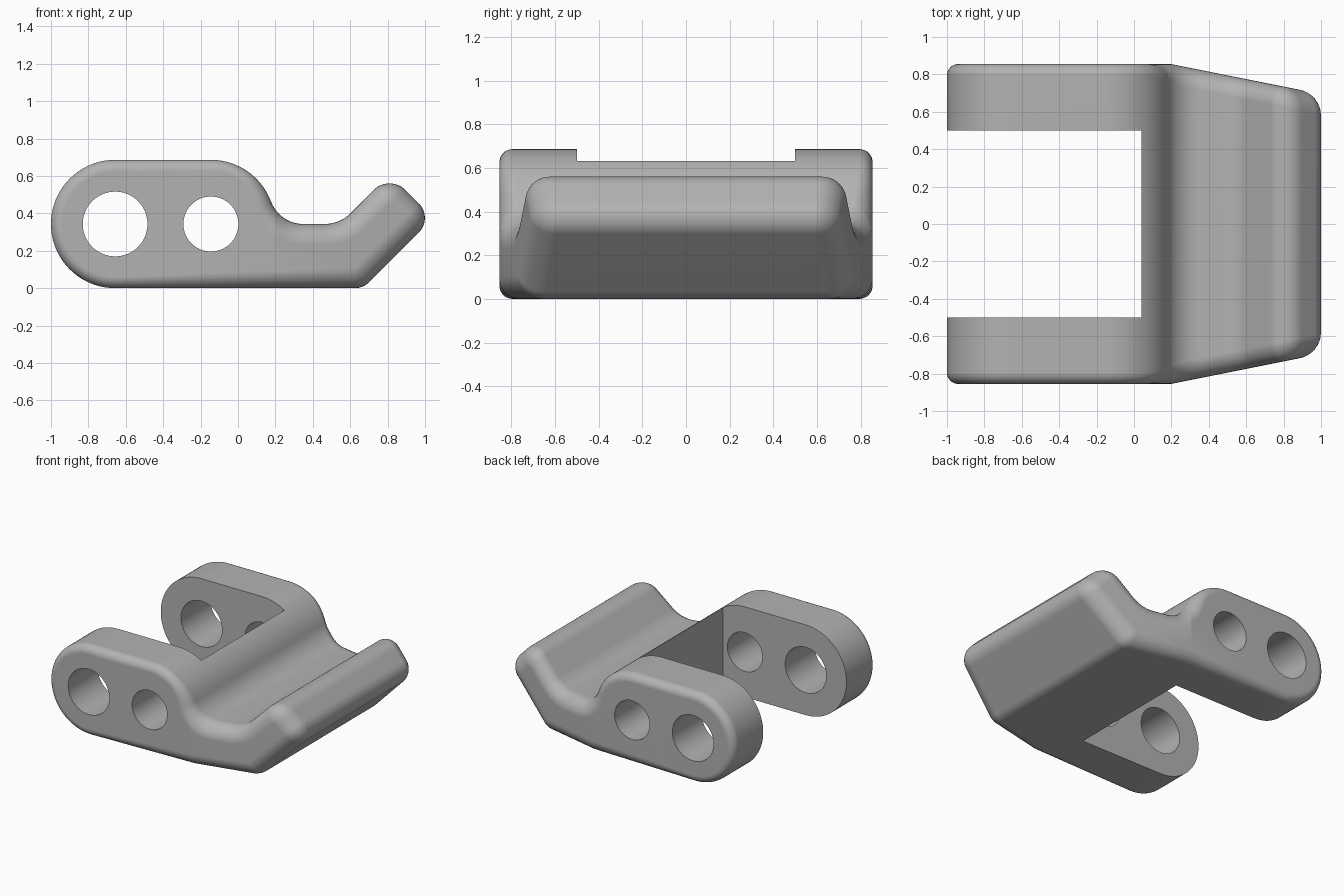
import bpy, bmesh, math
from mathutils import Vector

cube = bpy.data.objects.get("Cube")
if cube:
    bpy.data.objects.remove(cube, do_unlink=True)

HALF = 0.855      # half width of the body
MID = 0.343       # height of the hole axes
PIVOT_X, PIN_X = -0.657, -0.145


def arc(cx, cz, r, start, end, n):
    angles = [math.radians(start + (end - start) * i / n) for i in range(n + 1)]
    return [Vector((cx + r * math.cos(a), cz + r * math.sin(a))) for a in angles]


# Side outline: round lug, flat base, upturned lip, groove, round shoulder
outline = (arc(PIVOT_X, MID, MID, 90, 270, 40)
           + arc(0.624, 0.11, 0.11, -90, -45, 8)
           + arc(0.889, 0.375, 0.11, -45, 45, 14)
           + arc(0.81, 0.44, 0.12, 45, 135, 14)
           + arc(0.462, MID + 0.2, 0.2, -45, -90, 10)
           + arc(0.35, MID + 0.185, 0.185, -90, -159.5, 14)
           + arc(PIN_X, MID, MID, 20.5, 90, 20)[1:])


def inward(i):
    p, prev, nxt = outline[i], outline[i - 1], outline[(i + 1) % len(outline)]
    t = (p - prev).normalized() + (nxt - p).normalized()
    return Vector((-t.y, t.x)).normalized()


def fillet(x):
    # Rounding grows from the lugs towards the lip
    t = min(max((x - 0.05) / 0.25, 0), 1)
    return 0.06 + 0.05 * t * t * (3 - 2 * t)


def ring(bm, angle, side):
    verts = []
    for i, p in enumerate(outline):
        r = fillet(p.x)
        q = p + inward(i) * r * (1 - math.cos(angle))
        y = side * (HALF - r * (1 - math.sin(angle)))
        verts.append(bm.verts.new((q.x, y, q.y)))
    return verts


def make_object(name, bm):
    mesh = bpy.data.meshes.new(name)
    bm.to_mesh(mesh)
    bm.free()
    ob = bpy.data.objects.new(name, mesh)
    bpy.context.collection.objects.link(ob)
    return ob


# Body with rounded side edges
bm = bmesh.new()
steps = [math.pi / 2 * i / 8 for i in range(9)]
rings = [ring(bm, a, -1) for a in reversed(steps)] + [ring(bm, a, 1) for a in steps]
for a, b in zip(rings, rings[1:]):
    for i in range(len(a)):
        j = (i + 1) % len(a)
        bm.faces.new((a[i], a[j], b[j], b[i]))
bm.faces.new(rings[0])
bm.faces.new(rings[-1])
bmesh.ops.remove_doubles(bm, verts=bm.verts, dist=0.0005)

# Taper the sides towards the lip
bmesh.ops.bisect_plane(bm, geom=bm.verts[:] + bm.edges[:] + bm.faces[:],
                       plane_co=(0.2, 0, 0), plane_no=(1, 0, 0))
for v in bm.verts:
    v.co.y -= math.copysign(max(0, v.co.x - 0.2) * 0.2, v.co.y)
bmesh.ops.recalc_face_normals(bm, faces=bm.faces)
body = make_object("hinge_bracket", bm)

grey = bpy.data.materials.new("plain_grey")
grey.use_nodes = True
grey.diffuse_color = (0.45, 0.45, 0.45, 1)
grey.node_tree.nodes["Principled BSDF"].inputs["Base Color"].default_value = grey.diffuse_color
body.data.materials.append(grey)


def cut(bm):
    bmesh.ops.recalc_face_normals(bm, faces=bm.faces)
    cutter = make_object("cutter", bm)
    cutter.hide_render = True
    cutter.data.materials.append(grey)
    mod = body.modifiers.new("cut", 'BOOLEAN')
    mod.object, mod.operation, mod.solver = cutter, 'DIFFERENCE', 'EXACT'
    bpy.context.view_layer.objects.active = body
    bpy.ops.object.modifier_apply(modifier=mod.name)
    bpy.data.objects.remove(cutter, do_unlink=True)


def cut_box(low, high):
    bm = bmesh.new()
    bmesh.ops.create_cube(bm, size=1)
    for v in bm.verts:
        v.co = [low[k] if v.co[k] < 0 else high[k] for k in range(3)]
    cut(bm)


def cut_hole(x, radius, y0, y1):
    bm = bmesh.new()
    bmesh.ops.create_cone(bm, cap_ends=True, segments=64, radius1=radius,
                          radius2=radius, depth=abs(y1 - y0))
    for v in bm.verts:
        v.co = (x + v.co.x, (y0 + y1) / 2 + v.co.z, MID + v.co.y)
    cut(bm)


# Slot between the lugs, pivot and pin holes, washer recesses
cut_box((-1.2, -0.5, -0.2), (0.04, 0.5, 1))
cut_hole(PIVOT_X, 0.173, -1, 1)
cut_hole(PIN_X, 0.147, -1, 1)
for side in (-1, 1):
    cut_hole(PIVOT_X, 0.31, side * (HALF - 0.05), side)

# Smooth shading with crisp cut edges
bpy.ops.object.select_all(action='DESELECT')
body.select_set(True)
bpy.context.view_layer.objects.active = body
bpy.ops.object.shade_smooth_by_angle(angle=math.radians(30))
weighted = body.modifiers.new("weighted_normals", 'WEIGHTED_NORMAL')
weighted.keep_sharp = True
